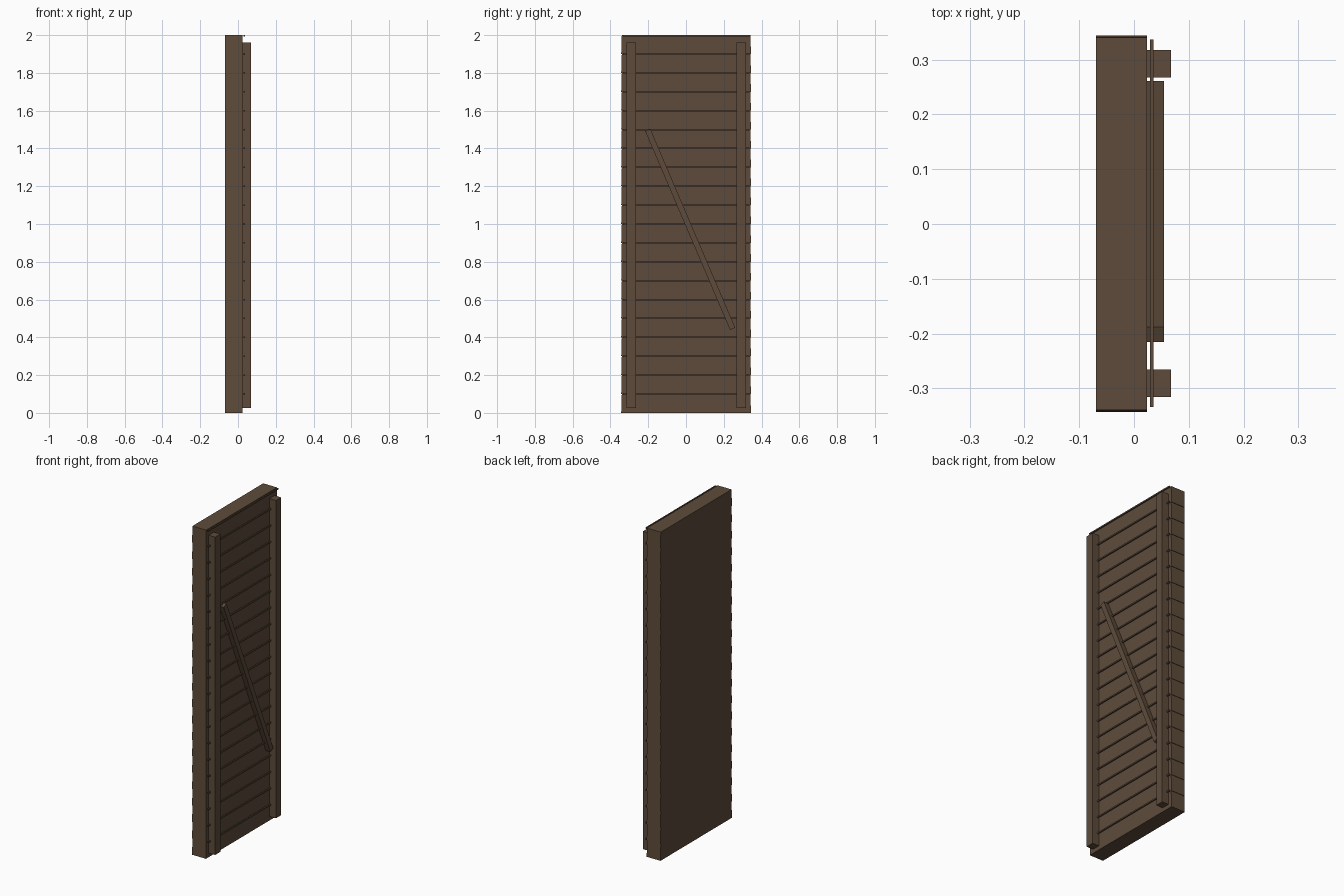
import bpy, bmesh, math

if "Cube" in bpy.data.objects:
    bpy.data.objects.remove(bpy.data.objects["Cube"])

wood = bpy.data.materials.new("brown wood")
wood.diffuse_color = (0.11, 0.071, 0.043, 1)
wood.use_nodes = True
wood.node_tree.nodes["Principled BSDF"].inputs["Base Color"].default_value = wood.diffuse_color


def box(name, x, y, z, taper=0.0):
    """Box from (min, max) ranges; taper narrows the top in y."""
    bm = bmesh.new()
    bmesh.ops.create_cube(bm, size=1)
    for v in bm.verts:
        top = v.co.z > 0
        v.co.x *= x[1] - x[0]
        v.co.y *= y[1] - y[0] - (2 * taper if top else 0)
        v.co.z *= z[1] - z[0]
    me = bpy.data.meshes.new(name)
    bm.to_mesh(me)
    bm.free()
    me.materials.append(wood)
    ob = bpy.data.objects.new(name, me)
    ob.location = [(a + b) / 2 for a, b in (x, y, z)]
    bpy.context.collection.objects.link(ob)
    return ob


# Stacked planks with slightly tapered ends, and a thin strip over each joint
for i in range(20):
    z = i * 0.1
    box("plank", (-0.069, 0.024), (-0.343, 0.344), (z, z + 0.1), 0.003)
    top = min(z + 0.104, 2.0)
    box("joint_strip", (0.029, 0.036), (-0.334, 0.337), (top - 0.008, top))

# Upright battens
for y in (-0.291, 0.293):
    box("batten", (0.024, 0.068), (y - 0.025, y + 0.025), (0.025, 1.96))

# Diagonal brace
y0, z0, y1, z1 = -0.202, 1.497, 0.247, 0.445
half = math.hypot(y1 - y0, z0 - z1) / 2
brace = box("diagonal_brace", (0.024, 0.055), (-0.015, 0.015), (-half, half))
brace.location.y = (y0 + y1) / 2
brace.location.z = (z0 + z1) / 2
brace.rotation_euler.x = math.atan2(y1 - y0, z0 - z1)
